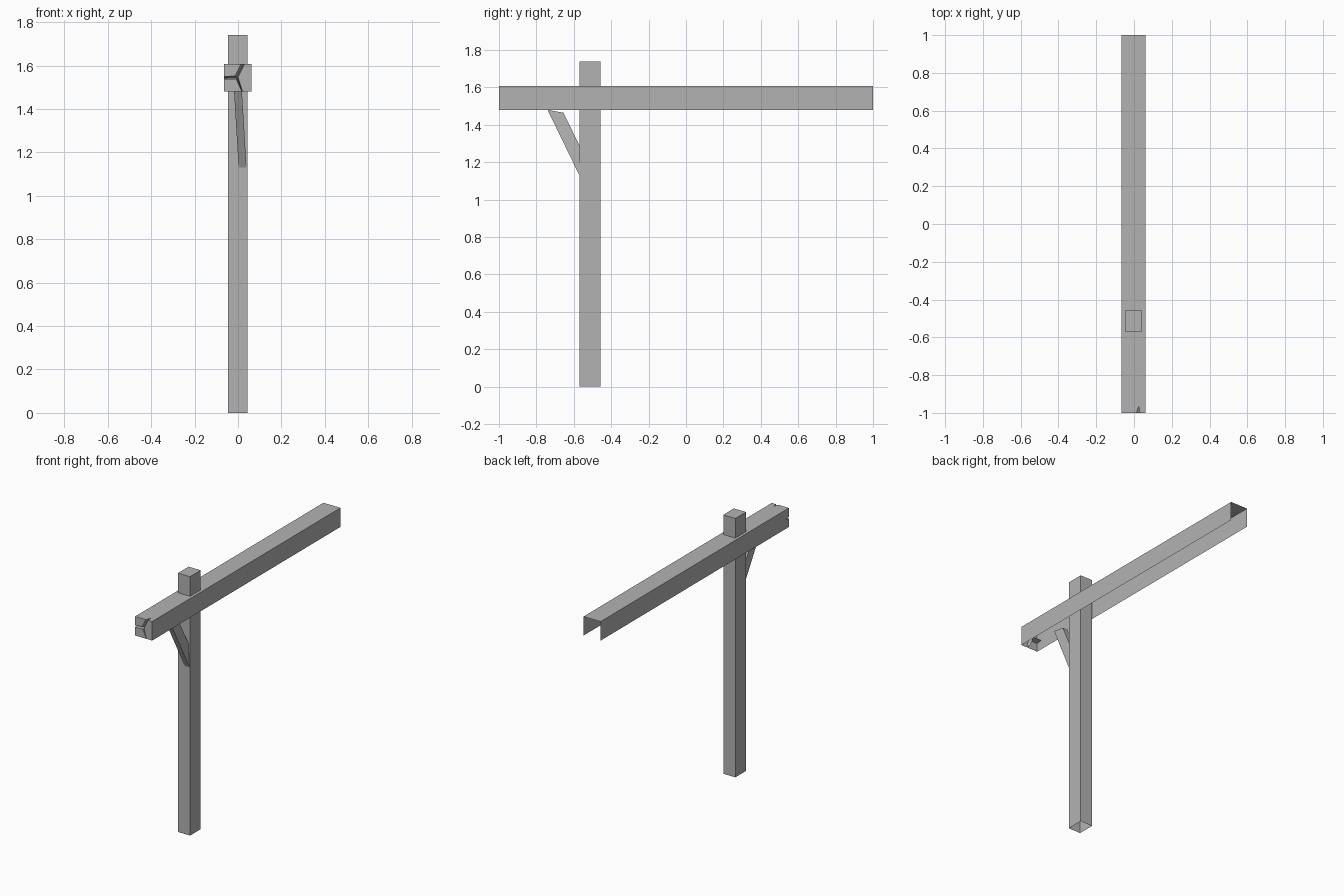
import bpy

cube = bpy.data.objects.get("Cube")
if cube:
    bpy.data.objects.remove(cube, do_unlink=True)

GREY = (0.45, 0.45, 0.45, 1)
grey = bpy.data.materials.new("plain grey")
grey.use_nodes = True
grey.diffuse_color = GREY
grey.node_tree.nodes["Principled BSDF"].inputs["Base Color"].default_value = GREY


def build(name, points, faces):
    """Make a flat-shaded object from named points and faces listed by name."""
    keys = list(points)
    mesh = bpy.data.meshes.new(name)
    mesh.from_pydata(list(points.values()), [],
                     [[keys.index(k) for k in f.split()] for f in faces])
    mesh.materials.append(grey)
    obj = bpy.data.objects.new(name, mesh)
    bpy.context.collection.objects.link(obj)
    return obj


def box_points(x0, x1, y0, y1, z0, z1):
    """Corners named by left/right (l, r), front/back (f, b), low/high (0, 1)."""
    return {a + b + c: (x, y, z)
            for a, x in (("l", x0), ("r", x1))
            for b, y in (("f", y0), ("b", y1))
            for c, z in (("0", z0), ("1", z1))}


# Upright post, open at the foot
build("post", box_points(-0.047, 0.043, -0.57, -0.457, 0, 1.74),
      ["lf0 rf0 rf1 lf1", "rf0 rb0 rb1 rf1", "rb0 lb0 lb1 rb1",
       "lb0 lf0 lf1 lb1", "lf1 rf1 rb1 lb1"])

# Beam: hollow channel, open below and behind, with a three-way split in its front end
X0, X1, FRONT, DEEP, LOW, TOP = -0.065, 0.062, -1, -0.963, 1.48, 1.608
pts = box_points(X0, X1, FRONT, 1, LOW, TOP)
pts.update({
    # inner corners of the three front pieces
    "ca": (-0.014, FRONT, 1.552), "cb": (0.0, FRONT, 1.546), "cc": (-0.008, FRONT, 1.538),
    # ends of the split on the left edge, top edge and bottom edge
    "s1": (X0, FRONT, 1.549), "s2": (X0, FRONT, 1.537),
    "t1": (0.014, FRONT, TOP), "t2": (0.031, FRONT, TOP),
    "d1": (0.018, FRONT, LOW), "d2": (0.021, FRONT, LOW),
    # bottom of the groove
    "gm": (-0.005, DEEP, 1.545), "gs": (X0, DEEP, 1.543),
    "gt": (0.026, DEEP, TOP), "gd": (0.02, DEEP, LOW),
})
build("beam", pts, [
    "lf1 t1 gt t2 rf1 rb1 lb1",             # top
    "rf0 rb0 rb1 rf1",                      # side
    "lb0 lf0 s2 gs s1 lf1 lb1",             # notched side
    "s1 ca t1 lf1", "lf0 d1 cc s2", "d2 rf0 rf1 t2 cb",   # front pieces
    "s1 gs gm ca", "gs s2 cc gm", "ca gm gt t1",          # groove walls
    "gm cb t2 gt", "cc d1 gd gm", "gm gd d2 cb",
])

# Diagonal brace, leaning slightly sideways
profile = {"toe": (-0.74, 1.48), "foot": (-0.57, 1.13),
           "heel": (-0.57, 1.29), "head": (-0.655, 1.465)}
pts = {}
for side, half in (("l", -0.018), ("r", 0.018)):
    for key, (y, z) in profile.items():
        pts[side + key] = (half + 0.06 * (LOW - z), y, z)
ring = list(profile)
faces = [f"l{a} r{a} r{b} l{b}" for a, b in zip(ring, ring[1:] + ring[:1])]
faces += [" ".join("l" + k for k in reversed(ring)), " ".join("r" + k for k in ring)]
build("brace", pts, faces)
